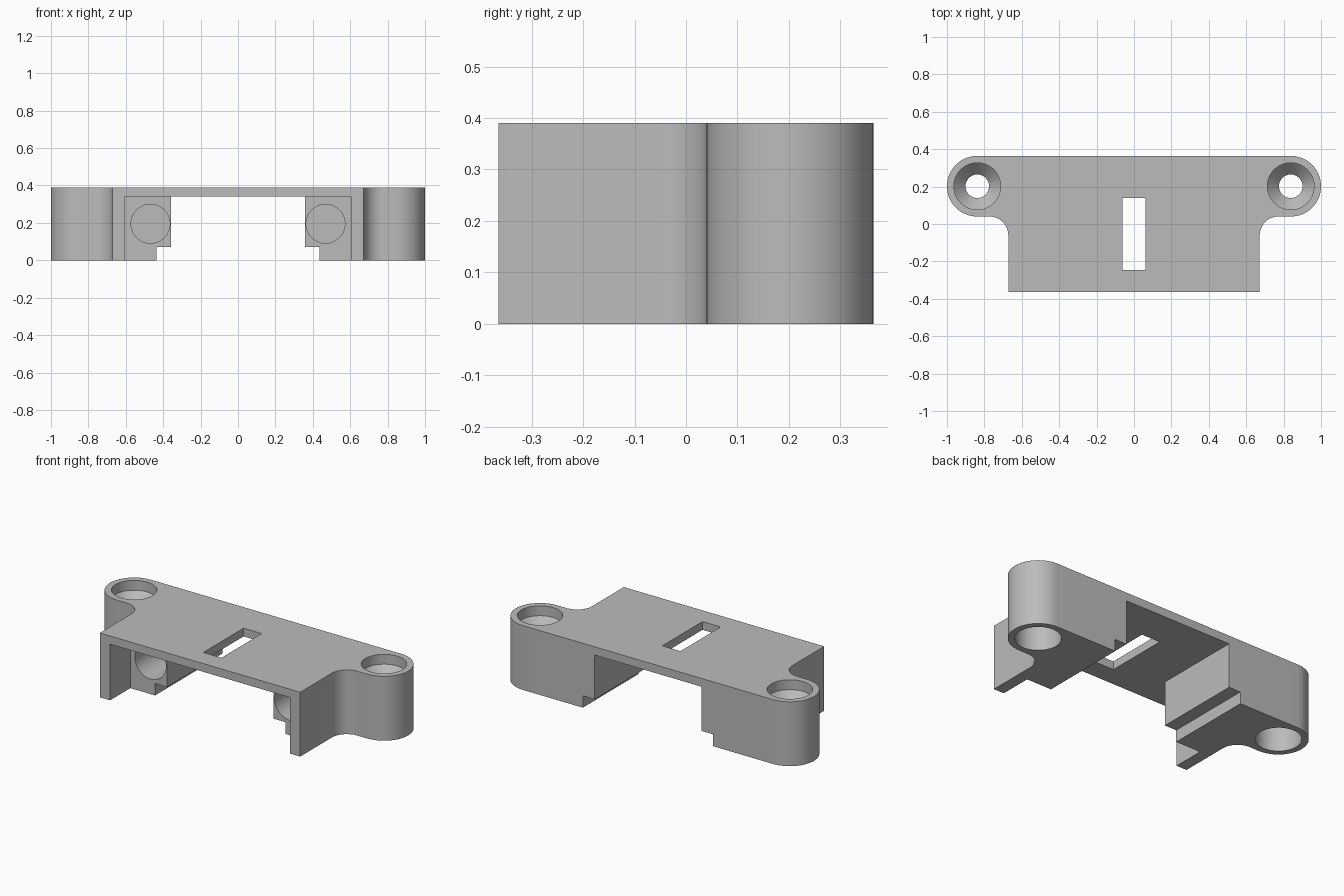
import bpy, bmesh
from math import cos, sin, pi, radians
from mathutils import Matrix

default = bpy.data.objects.get("Cube")
if default:
    bpy.data.objects.remove(default, do_unlink=True)

HEIGHT, FRONT, BACK = 0.39, -0.364, 0.364
BODY_X, EAR_X, EAR_Y, EAR_R, FILLET = 0.672, 0.838, 0.202, 0.162, 0.1

grey = bpy.data.materials.new("plain grey")
grey.use_nodes = True
color = (0.5, 0.5, 0.5, 1)
grey.diffuse_color = color
grey.node_tree.nodes["Principled BSDF"].inputs["Base Color"].default_value = color


def make_object(name, bm):
    bmesh.ops.recalc_face_normals(bm, faces=bm.faces)
    mesh = bpy.data.meshes.new(name)
    bm.to_mesh(mesh)
    bm.free()
    mesh.materials.append(grey)
    obj = bpy.data.objects.new(name, mesh)
    bpy.context.collection.objects.link(obj)
    return obj


def prism(name, outline, z0, z1):
    bm = bmesh.new()
    face = bm.faces.new([bm.verts.new((x, y, z0)) for x, y in outline])
    new = bmesh.ops.extrude_face_region(bm, geom=[face])["geom"]
    bmesh.ops.translate(bm, vec=(0, 0, z1 - z0),
                        verts=[g for g in new if isinstance(g, bmesh.types.BMVert)])
    return make_object(name, bm)


def box(name, half_x, y0, y1, z0, z1):
    return prism(name, [(-half_x, y0), (half_x, y0), (half_x, y1), (-half_x, y1)], z0, z1)


def lathe(name, profile, matrix, steps=64):
    """Closed solid of revolution from (radius, height) rings."""
    bm = bmesh.new()
    rings = [[bm.verts.new((r * cos(2 * pi * i / steps), r * sin(2 * pi * i / steps), z))
              for i in range(steps)] for r, z in profile]
    for a, b in zip(rings, rings[1:]):
        for i in range(steps):
            j = (i + 1) % steps
            bm.faces.new((a[i], a[j], b[j], b[i]))
    bm.faces.new(rings[0])
    bm.faces.new(rings[-1])
    bmesh.ops.transform(bm, matrix=matrix, verts=bm.verts)
    return make_object(name, bm)


def arc(cx, cy, r, a0, a1, n):
    return [(cx + r * cos(radians(a0 + (a1 - a0) * i / n)),
             cy + r * sin(radians(a0 + (a1 - a0) * i / n))) for i in range(n + 1)]


# Bracket outline: body, concave fillet, rounded ear, then mirrored
ear_bottom = EAR_Y - EAR_R
half = [(BODY_X, FRONT)]
half += arc(BODY_X + FILLET, ear_bottom - FILLET, FILLET, 180, 90, 12)
half += arc(EAR_X, EAR_Y, EAR_R, -90, 90, 32)
outline = half + [(-x, y) for x, y in reversed(half)]
bracket = prism("mounting_bracket", outline, 0, HEIGHT)

# Underside channel with a wider step, front pocket and top slot
cutters = [
    box("channel_cutter", 0.358, -1, 1, -0.1, 0.34),
    box("step_cutter", 0.437, -1, 1, -0.1, 0.072),
    box("pocket_cutter", 0.603, -1, -0.17, -0.1, 0.34),
    box("slot_cutter", 0.061, -0.245, 0.14, 0.2, 0.5),
]

# Screw holes with countersinks, and blind round sockets in the blocks
screw = [(0.125, -0.1), (0.125, 0.2), (0.063, 0.2), (0.063, 0.265),
         (0.125, 0.33), (0.125, 0.5)]
for side in (-1, 1):
    cutters.append(lathe("screw_cutter", screw, Matrix.Translation((side * EAR_X, EAR_Y, 0))))
    cutters.append(lathe("socket_cutter", [(0.104, 0), (0.104, 0.56)],
                         Matrix.Translation((side * 0.468, 0.19, 0.195))
                         @ Matrix.Rotation(pi / 2, 4, "X")))

bpy.ops.object.select_all(action="DESELECT")
bpy.context.view_layer.objects.active = bracket
bracket.select_set(True)
for cutter in cutters:
    cutter.hide_render = True
    mod = bracket.modifiers.new("cut", "BOOLEAN")
    mod.operation, mod.solver, mod.object = "DIFFERENCE", "EXACT", cutter
    bpy.ops.object.modifier_apply(modifier=mod.name)
    bpy.data.objects.remove(cutter, do_unlink=True)

bpy.ops.object.shade_smooth_by_angle(angle=radians(30))
